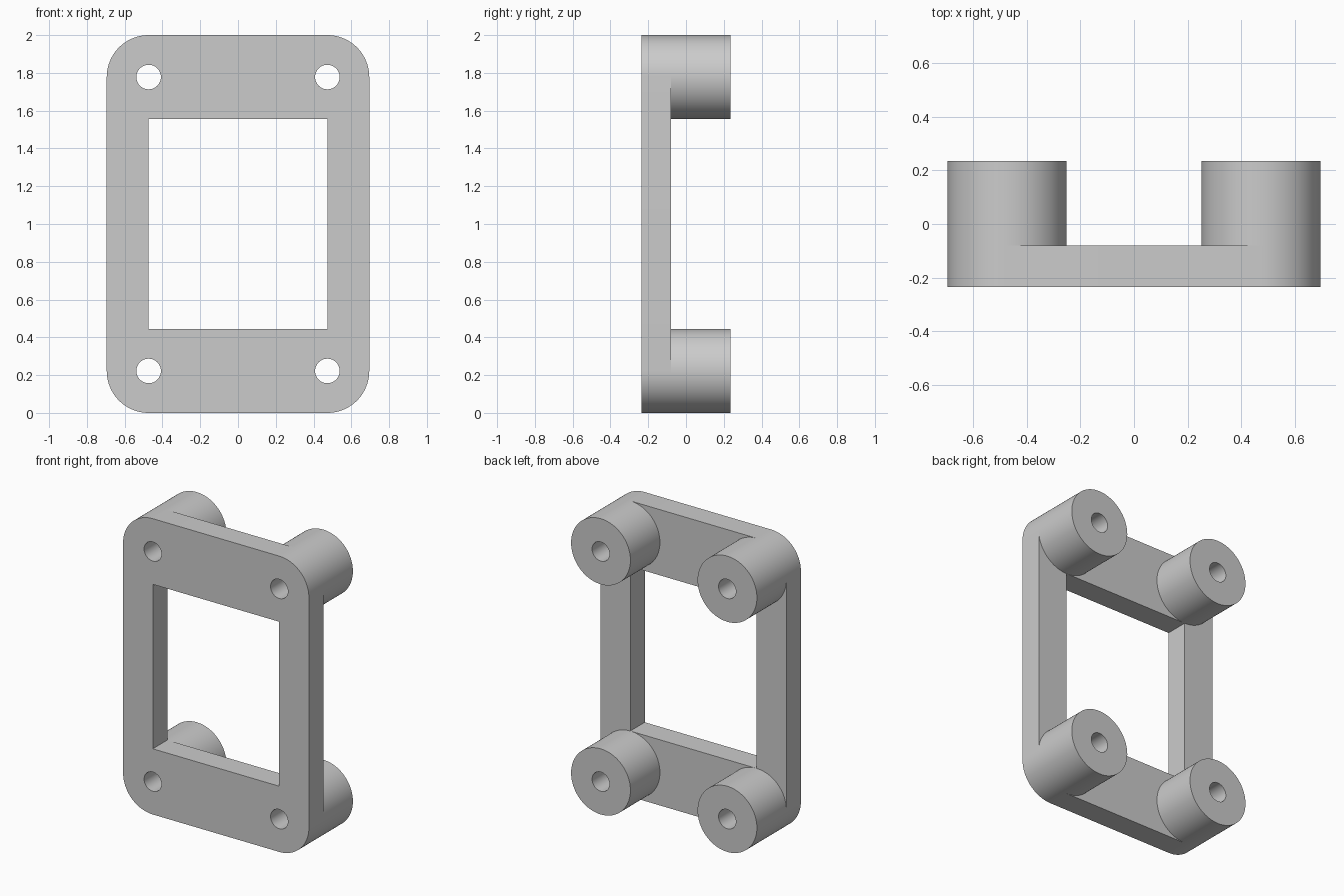
import bpy
import bmesh
from math import cos, sin, pi, radians

cube = bpy.data.objects.get("Cube")
if cube:
    bpy.data.objects.remove(cube, do_unlink=True)

HALF_W, HEIGHT = 0.695, 2.0
FRONT, PLATE_BACK, BOSS_BACK = -0.235, -0.08, 0.235
RADIUS, HOLE = 0.222, 0.065
CX, LOW, HIGH = HALF_W - RADIUS, RADIUS, HEIGHT - RADIUS
CORNERS = [(CX, HIGH), (-CX, HIGH), (-CX, LOW), (CX, LOW)]

grey = bpy.data.materials.new("light grey")
grey.use_nodes = True
grey.diffuse_color = (0.6, 0.6, 0.6, 1)
grey.node_tree.nodes["Principled BSDF"].inputs["Base Color"].default_value = (0.6, 0.6, 0.6, 1)


def arc(centre, radius, start, sweep, steps):
    return [(centre[0] + radius * cos(start + sweep * i / steps),
             centre[1] + radius * sin(start + sweep * i / steps))
            for i in range(steps + 1)]


def circle(centre, radius, steps):
    return arc(centre, radius, 0, 2 * pi, steps)[:-1]


def extruded(name, loops, y0, y1):
    """Fill an outline with holes and extrude it along y."""
    bm = bmesh.new()
    edges = []
    for loop in loops:
        verts = [bm.verts.new((x, y0, z)) for x, z in loop]
        edges += [bm.edges.new((a, b)) for a, b in zip(verts, verts[1:] + verts[:1])]
    bmesh.ops.triangle_fill(bm, edges=edges, use_beauty=True, normal=(0, -1, 0))
    result = bmesh.ops.extrude_face_region(bm, geom=bm.faces[:])
    moved = [v for v in result["geom"] if isinstance(v, bmesh.types.BMVert)]
    bmesh.ops.translate(bm, verts=moved, vec=(0, y1 - y0, 0))
    bmesh.ops.recalc_face_normals(bm, faces=bm.faces[:])
    mesh = bpy.data.meshes.new(name)
    bm.to_mesh(mesh)
    bm.free()
    mesh.materials.append(grey)
    obj = bpy.data.objects.new(name, mesh)
    bpy.context.collection.objects.link(obj)
    bpy.ops.object.select_all(action='DESELECT')
    obj.select_set(True)
    bpy.context.view_layer.objects.active = obj
    bpy.ops.object.shade_smooth_by_angle(angle=radians(30))
    return obj


# Rounded frame plate with a window and four screw holes
outline = []
for i, corner in enumerate(CORNERS):
    outline += arc(corner, RADIUS, i * pi / 2, pi / 2, 20)
window_low, window_high = 2 * RADIUS, HEIGHT - 2 * RADIUS
window = [(CX, window_high), (-CX, window_high), (-CX, window_low), (CX, window_low)]
holes = [circle(c, HOLE, 40) for c in CORNERS]
extruded("frame_plate", [outline, window] + holes, FRONT, PLATE_BACK)

# Hollow standoffs behind each corner
names = ["upper_left", "upper_right", "lower_right", "lower_left"]
for name, corner, hole in zip(names, CORNERS, holes):
    extruded(name + "_standoff", [circle(corner, RADIUS, 80), hole], PLATE_BACK, BOSS_BACK)
